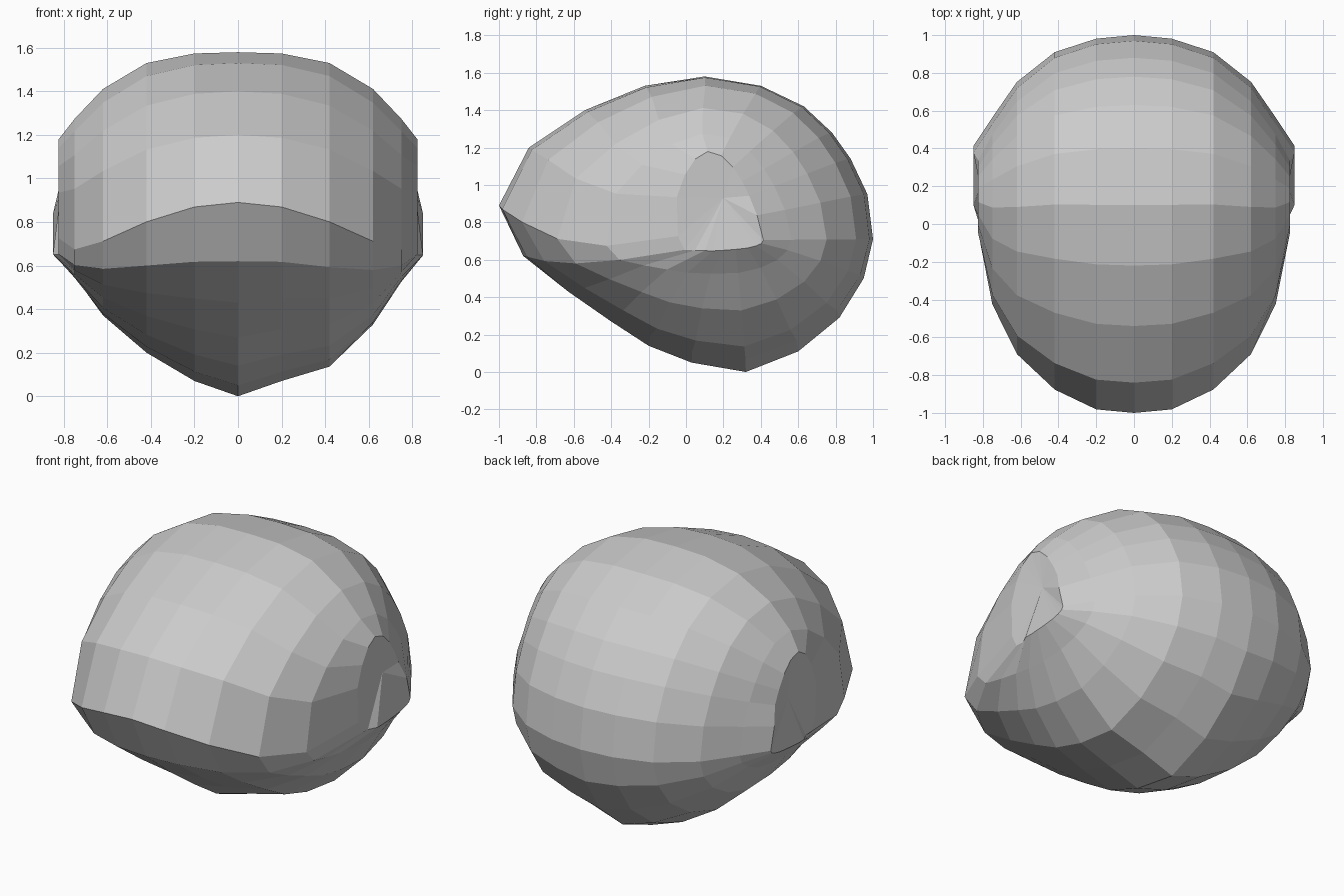
import bpy, bmesh

if "Cube" in bpy.data.objects:
    bpy.data.objects.remove(bpy.data.objects["Cube"])

# Centre-line outline (y, z), starting at the front brow ridge and going over the top
OUTLINE = [(-1, .89), (-.84, 1.20), (-.54, 1.40), (-.22, 1.53), (.10, 1.58),
           (.40, 1.53), (.63, 1.42), (.78, 1.28), (.88, 1.14), (.97, .95),
           (1, .71), (.95, .50), (.82, .29), (.60, .11), (.32, .0),
           (.03, .05), (-.20, .14), (-.40, .27), (-.63, .43), (-.87, .62)]
CY, CZ = .25, .70

# Shrinking of the outline per column: x, front, back, top, bottom
COLUMNS = [(0, 1, 1, 1, 1),
           (.20, .985, .975, .995, .90),
           (.42, .90, .88, .95, .76),
           (.62, .75, .67, .82, .50),
           (.75, .54, .42, .665, .23),
           (.825, .23, .22, .55, .06)]


def section(bm, side, col):
    x, front, back, top, bottom = col
    if x > .3:
        bottom *= 1 + .06 * side                   # underside is a bit lopsided
    ring = []
    for i, (y, z) in enumerate(OUTLINE):
        y2 = CY + (y - CY) * (front if y < CY else back)
        z2 = CZ + (z - CZ) * (top if z > CZ else bottom)
        droop = .5 if i == 0 else .3               # brow droops sideways
        z2 -= droop * x * x * max(0, (CY - y2) / 1.25)
        y2 -= .45 * x ** 4 * max(0, z2 - CZ)       # temples lean forward
        x2 = x
        if x > .8 and z2 < .9 and y2 > .1:         # cheek rim behind the temples
            x2 += .025
        ring.append(bm.verts.new((side * x2, y2, z2)))
    return ring


# Faceted shell: columns from left to right, closed by slightly hollow side caps
bm = bmesh.new()
rings = [section(bm, -1, c) for c in reversed(COLUMNS[1:])]
rings += [section(bm, 1, c) for c in COLUMNS]
n = len(OUTLINE)
for a, b in zip(rings, rings[1:]):
    for i in range(n):
        j = (i + 1) % n
        bm.faces.new((a[i], a[j], b[j], b[i]))
for ring, x in ((rings[0], -.815), (rings[-1], .815)):
    tip = bm.verts.new((x, .2, .93))
    for i in range(n):
        bm.faces.new((ring[i], ring[(i + 1) % n], tip))
bmesh.ops.recalc_face_normals(bm, faces=bm.faces)

mesh = bpy.data.meshes.new("faceted_dome")
bm.to_mesh(mesh)
bm.free()
shell = bpy.data.objects.new("faceted_dome", mesh)
bpy.context.collection.objects.link(shell)
